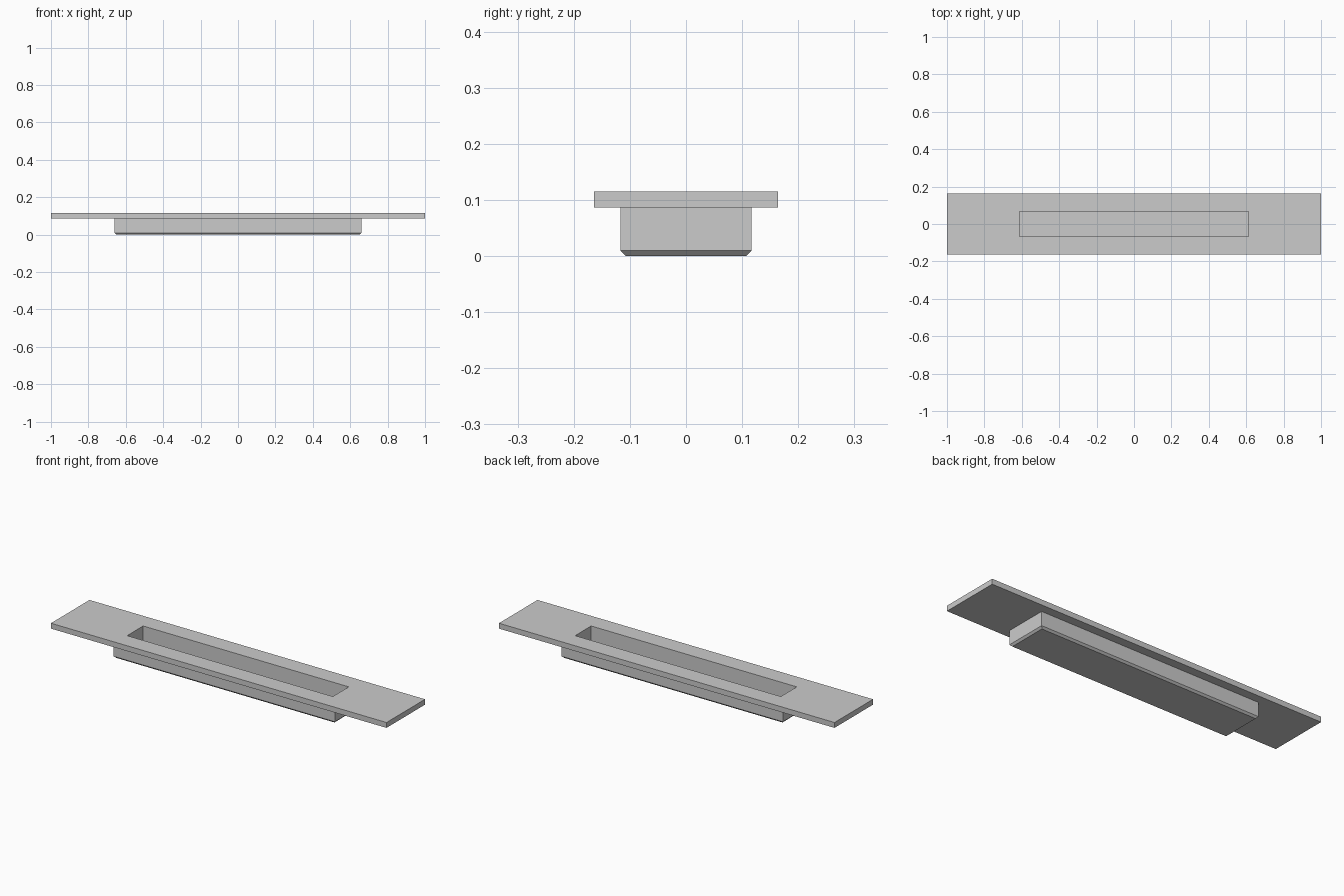
import bpy
import bmesh

cube = bpy.data.objects.get("Cube")
if cube:
    bpy.data.objects.remove(cube, do_unlink=True)

# Plain grey finish
grey = bpy.data.materials.new("plain_grey")
grey.use_nodes = True
colour = (0.6, 0.6, 0.6, 1.0)
grey.diffuse_color = colour
grey.node_tree.nodes["Principled BSDF"].inputs["Base Color"].default_value = colour


def loft_rectangles(name, rings):
    """Bridge nested rectangles (half x, half y, z) and cap both ends."""
    bm = bmesh.new()
    loops = []
    for hx, hy, z in rings:
        corners = [(-hx, -hy), (hx, -hy), (hx, hy), (-hx, hy)]
        loops.append([bm.verts.new((x, y, z)) for x, y in corners])
    for a, b in zip(loops, loops[1:]):
        for i in range(4):
            j = (i + 1) % 4
            bm.faces.new((a[i], a[j], b[j], b[i]))
    bm.faces.new(loops[0])
    bm.faces.new(loops[-1])
    bmesh.ops.recalc_face_normals(bm, faces=bm.faces)
    mesh = bpy.data.meshes.new(name)
    bm.to_mesh(mesh)
    bm.free()
    mesh.materials.append(grey)
    obj = bpy.data.objects.new(name, mesh)
    bpy.context.collection.objects.link(obj)
    return obj


# Wide flange with a recessed pocket and a chamfered tray beneath
top, underside, chamfer, floor = 0.115, 0.086, 0.01, 0.025
flange = (1.0, 0.164)
tray = (0.66, 0.117)
pocket = (0.613, 0.068)

loft_rectangles("recessed_flange_tray", [
    (*pocket, floor),
    (*pocket, top),
    (*flange, top),
    (*flange, underside),
    (*tray, underside),
    (*tray, chamfer),
    (tray[0] - chamfer, tray[1] - chamfer, 0.0),
])
